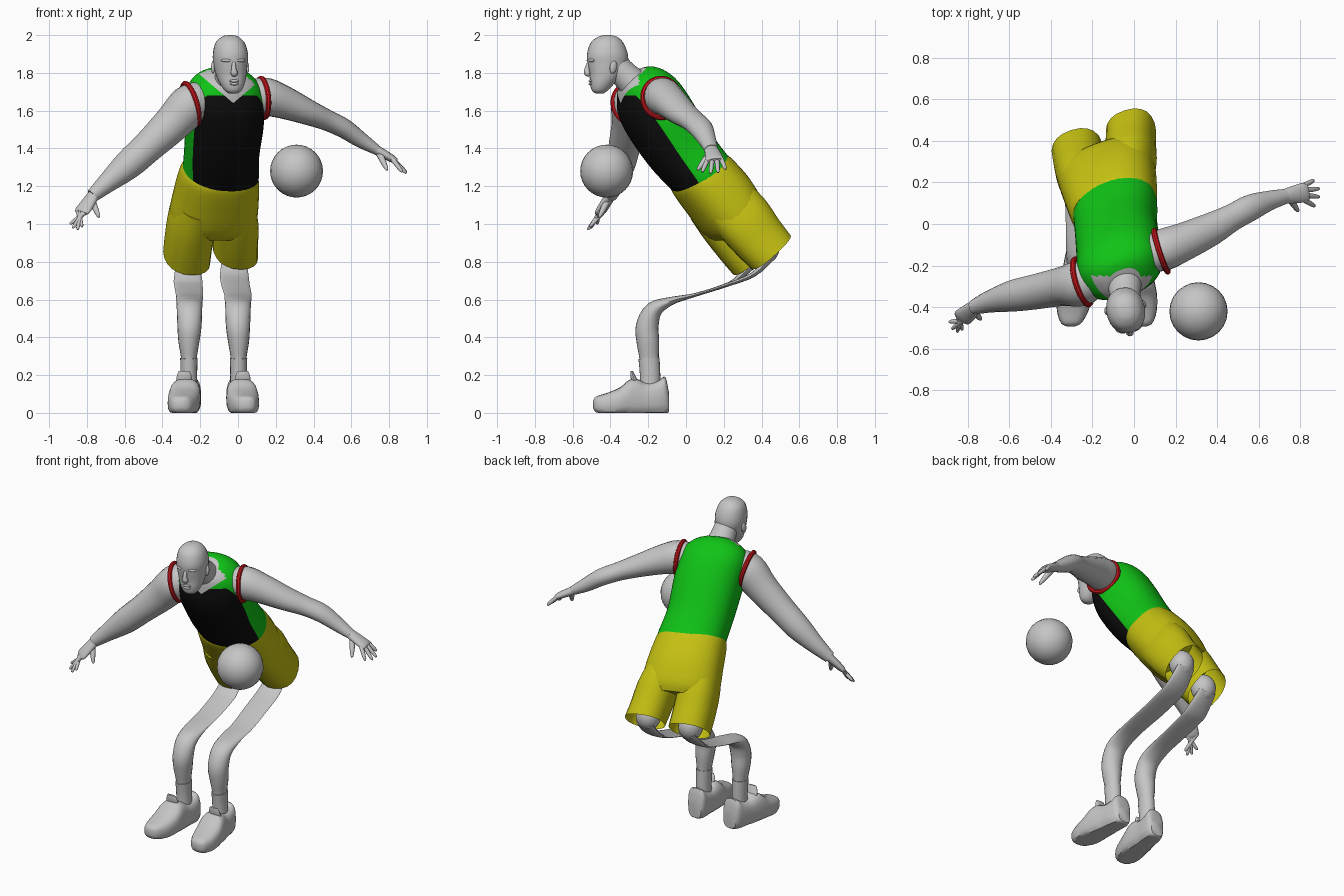
import bpy, bmesh, math
from mathutils import Vector

cube = bpy.data.objects.get("Cube")
if cube:
    bpy.data.objects.remove(cube, do_unlink=True)

made = []


def material(name, rgb):
    m = bpy.data.materials.new(name)
    m.use_nodes = True
    m.diffuse_color = (*rgb, 1)
    m.node_tree.nodes["Principled BSDF"].inputs["Base Color"].default_value = (*rgb, 1)
    return m


GREY = material("grey", (0.56, 0.56, 0.56))
GREEN = material("green", (0.005, 0.55, 0.008))
BLACK = material("black", (0.004, 0.004, 0.004))
RED = material("red", (0.55, 0.008, 0.012))
YELLOW = material("yellow", (0.56, 0.53, 0.006))


def smooth_rows(rows, steps):
    """Catmull-Rom resampling of (x, y, z, half width, half depth) rows."""
    pts = [Vector(r) for r in rows]
    out = []
    for i in range(len(pts) - 1):
        p0, p1, p2 = pts[max(i - 1, 0)], pts[i], pts[i + 1]
        p3 = pts[min(i + 2, len(pts) - 1)]
        for k in range(steps):
            t = k / steps
            out.append((p1 * 2 + (p2 - p0) * t + (p0 * 2 - p1 * 5 + p2 * 4 - p3) * t * t
                        + (p1 * 3 - p0 - p2 * 3 + p3) * t ** 3) * 0.5)
    return out + [pts[-1]]


def loft(name, rows, mat, frame=None, side=(0, 1, 0), n=20, power=2, steps=4,
         caps=(True, True), floor=None):
    """Skin of oval rings; the frame is fixed or follows the path."""
    rows = smooth_rows(rows, steps)
    bm = bmesh.new()
    rings = []
    for i, r in enumerate(rows):
        c = Vector(r[:3])
        if frame:
            u, f = frame
        else:
            t = Vector(rows[min(i + 1, len(rows) - 1)][:3]) - Vector(rows[max(i - 1, 0)][:3])
            t.normalize()
            s = Vector(side)
            u = (s - t * s.dot(t)).normalized()
            f = t.cross(u)
        ring = []
        for k in range(n):
            q = math.tau * k / n
            cu, sf = math.cos(q), math.sin(q)
            cu = math.copysign(abs(cu) ** (2 / power), cu)
            sf = math.copysign(abs(sf) ** (2 / power), sf)
            p = c + u * cu * max(r[3], 0.003) + f * sf * max(r[4], 0.003)
            if floor is not None:
                p.z = max(p.z, floor)
            ring.append(bm.verts.new(p))
        rings.append(ring)
    for a, b in zip(rings, rings[1:]):
        for k in range(n):
            bm.faces.new((a[k], a[(k + 1) % n], b[(k + 1) % n], b[k]))
    if caps[0]:
        bm.faces.new(rings[0])
    if caps[1]:
        bm.faces.new(rings[-1])
    bmesh.ops.recalc_face_normals(bm, faces=bm.faces)
    me = bpy.data.meshes.new(name)
    bm.to_mesh(me)
    bm.free()
    ob = bpy.data.objects.new(name, me)
    bpy.context.collection.objects.link(ob)
    me.materials.append(mat)
    made.append(ob)
    return ob


def finish(name, mat):
    ob = bpy.context.object
    ob.name = name
    ob.data.materials.append(mat)
    made.append(ob)
    return ob


def ball(name, pos, size, mat, rot=(0, 0, 0)):
    bpy.ops.mesh.primitive_uv_sphere_add(segments=24, ring_count=16, radius=1,
                                         location=pos, rotation=rot)
    bpy.context.object.scale = size
    return finish(name, mat)


def lean_frame(yaw, pitch):
    u = Vector((math.cos(yaw), math.sin(yaw), 0))
    f = Vector((math.sin(yaw), -math.cos(yaw), 0)) * math.cos(pitch)
    f.z = -math.sin(pitch)
    return u, f


# Jersey: leaning torso, cut along colour borders
TORSO = lean_frame(math.radians(20), math.radians(34))
jersey = loft("jersey", [
    (-.10, .10, 1.245, .205, .165), (-.09, .06, 1.285, .205, .168),
    (-.085, -.035, 1.40, .2, .178), (-.07, -.135, 1.555, .208, .186),
    (-.067, -.2, 1.665, .207, .175), (-.06, -.235, 1.735, .185, .14),
    (-.05, -.26, 1.775, .13, .105), (-.045, -.275, 1.79, .08, .07)],
    GREEN, frame=TORSO, n=48, power=2.3, caps=(False, True))
jersey.data.materials.append(BLACK)
jersey.data.materials.append(GREY)
panel = Vector((-.07, -.135, 1.555)) + TORSO[1] * .08
collar = Vector((-.025, 0, 1.64))
bm = bmesh.new()
bm.from_mesh(jersey.data)
for co, no in ((panel, TORSO[1]), (Vector((0, 0, 1.68)), Vector((0, 0, 1))),
               (collar, Vector((.85, 0, 1))), (collar, Vector((-.85, 0, 1)))):
    bmesh.ops.bisect_plane(bm, geom=bm.verts[:] + bm.edges[:] + bm.faces[:],
                           plane_co=co, plane_no=no, dist=1e-5)
for face in bm.faces:
    c = face.calc_center_median()
    if c.y < -.25 and c.z > collar.z + .85 * abs(c.x - collar.x):
        face.material_index = 2
    elif (c - panel).dot(TORSO[1]) > 0 and c.z < 1.68:
        face.material_index = 1
bm.to_mesh(jersey.data)
bm.free()

# Shorts: hips and two open legs
loft("shorts_hips", [
    (-.095, .065, 1.285, .2, .16), (-.1, .09, 1.25, .214, .172), (-.115, .17, 1.15, .228, .178),
    (-.132, .245, 1.04, .236, .168), (-.14, .28, .99, .22, .14)],
    YELLOW, frame=TORSO, n=36, power=2.4)
CUFF = lean_frame(math.radians(18), math.radians(42))
loft("shorts_left_leg", [
    (-.02, .21, 1.13, .11, .15), (-.015, .30, 1.03, .122, .155),
    (-.015, .38, .93, .12, .145), (-.015, .45, .85, .12, .136)],
    YELLOW, frame=CUFF, power=2.3, caps=(True, False))
loft("shorts_right_leg", [
    (-.22, .14, 1.12, .11, .15), (-.245, .215, 1.02, .122, .155),
    (-.262, .29, .91, .124, .145), (-.272, .355, .82, .124, .136)],
    YELLOW, frame=CUFF, power=2.3, caps=(True, False))

# Legs, socks and shoes
for label, hip, knee, ankle, toe, dy in (("left", -.02, 0, .003, .022, 0),
                                         ("right", -.265, -.257, -.26, -.025, -.09)):
    ball(label + "_thigh_end", (hip, .42 + dy, .875 + dy * .4), (.075, .075, .085), GREY)
    loft(label + "_leg", [
        (hip, .46 + dy, .84 + dy * .4, .06, .025), (hip, .36 + dy, .735 + dy * .3, .075, .014),
        (hip * .6 + knee * .4, .2, .672, .075, .01), (knee, .05, .625, .072, .01),
        (knee, -.08, .592, .07, .022), (knee, -.17, .545, .067, .046),
        (knee, -.205, .46, .064, .06), (ankle, -.202, .38, .056, .06),
        (ankle, -.196, .3, .043, .052), (ankle, -.195, .26, .04, .05)],
        GREY, side=(1, 0, 0))
    loft(label + "_sock", [(ankle, -.19, .1, .046, .055), (ankle, -.19, .2, .044, .054),
                           (ankle, -.196, .29, .046, .056)],
         GREY, side=(1, 0, 0))
    shoe = [(-.492, .045, .02, .02), (-.475, .045, .05, .042), (-.42, .045, .075, .06),
            (-.35, .06, .085, .075), (-.3, .08, .083, .095), (-.26, .08, .078, .1),
            (-.21, .075, .072, .085), (-.15, .08, .068, .09), (-.11, .09, .06, .1),
            (-.09, .055, .045, .05)]
    loft(label + "_shoe",
         [(ankle + toe * (-.19 - y) / .25 * 1.2 + toe * .3, y, z, a, b) for y, z, a, b in shoe],
         GREY, frame=(Vector((1, 0, 0)), Vector((0, 0, 1))), power=2.8, floor=0)
    loft(label + "_shoe_tongue", [(ankle + toe, -.26, .13, .045, .02),
                                  (ankle + toe, -.28, .19, .04, .014),
                                  (ankle + toe, -.287, .222, .028, .006)],
         GREY, side=(1, 0, 0))

# Arms
loft("left_arm", [(.05, -.16, 1.68, .08, .08), (.14, -.125, 1.675, .1, .1),
                  (.24, -.085, 1.645, .092, .088), (.37, -.025, 1.592, .08, .068),
                  (.47, .03, 1.55, .066, .056), (.56, .078, 1.507, .064, .052),
                  (.65, .112, 1.445, .048, .042), (.73, .133, 1.395, .036, .028)], GREY)
loft("right_arm", [(-.18, -.25, 1.68, .085, .085), (-.255, -.285, 1.63, .11, .11),
                   (-.345, -.3, 1.535, .094, .1), (-.47, -.325, 1.415, .085, .085),
                   (-.58, -.345, 1.315, .076, .078), (-.69, -.372, 1.22, .054, .054),
                   (-.77, -.4, 1.15, .036, .036)], GREY)

# Hands: flat palm, four fingers and a thumb
hands = {
    "left": ((.71, .13, 1.405), (.835, .155, 1.335), (0, 1, 0), (.79, .06, 1.285),
             ((.87, .085, 1.275), (.892, .13, 1.268), (.892, .17, 1.272), (.865, .21, 1.29))),
    "right": ((-.76, -.395, 1.16), (-.83, -.455, 1.06), (.85, -.5, 0), (-.735, -.46, 1.035),
              ((-.825, -.51, .985), (-.85, -.52, .97), (-.875, -.505, .978), (-.89, -.47, 1.0)))}
for label, (wrist, knuckle, side, thumb, tips) in hands.items():
    w, k, s = Vector(wrist), Vector(knuckle), Vector(side)
    loft(label + "_palm", [(*w, .033, .027), (*w.lerp(k, .45), .042, .024),
                           (*w.lerp(k, .85), .047, .02), (*k, .042, .014)], GREY, side=side)
    for i, tip in enumerate(tips):
        start, end = k + s * (i - 1.5) * .023 + (w - k) * .15, Vector(tip)
        loft(f"{label}_finger_{i + 1}", [(*start, .013, .013), (*start.lerp(end, .55), .012, .012),
                                         (*start.lerp(end, .9), .009, .009), (*end, .004, .004)],
             GREY, n=10, steps=2)
    start, end = w.lerp(k, .25), Vector(thumb)
    loft(label + "_thumb", [(*start, .02, .02), (*start.lerp(end, .55), .016, .016),
                            (*start.lerp(end, .9), .01, .01), (*end, .004, .004)],
         GREY, n=10, steps=2)

# Armhole trims
for label, pos, axis, radius in (("left", (.13, -.13, 1.667), (.93, .3, .08), .104),
                                 ("right", (-.25, -.278, 1.635), (-.95, -.3, -.28), .113)):
    bpy.ops.mesh.primitive_torus_add(
        location=pos, rotation=Vector(axis).to_track_quat("Z", "Y").to_euler(),
        major_radius=radius, minor_radius=.014, major_segments=36, minor_segments=8)
    finish(label + "_armhole_trim", RED)

# Neck and head
loft("neck", [(-.05, -.22, 1.68, .1, .09), (-.047, -.28, 1.745, .085, .08),
              (-.043, -.335, 1.80, .075, .072), (-.04, -.38, 1.85, .07, .07)],
     GREY, side=(1, 0, 0))
FACE = lean_frame(math.radians(10), 0)
loft("head", [(-.042, -.415, 2.0, .012, .012), (-.042, -.415, 1.992, .042, .048),
              (-.042, -.418, 1.96, .076, .086), (-.04, -.416, 1.9, .092, .108),
              (-.04, -.415, 1.845, .089, .106), (-.036, -.425, 1.79, .08, .086),
              (-.03, -.445, 1.74, .064, .062), (-.026, -.457, 1.705, .043, .04),
              (-.026, -.457, 1.69, .02, .018)], GREY, frame=FACE, n=28, power=2.15)
loft("nose", [(-.023, -.512, 1.86, .01, .008), (-.022, -.523, 1.825, .012, .013),
              (-.02, -.522, 1.798, .019, .017), (-.02, -.512, 1.785, .012, .008)],
     GREY, side=(1, 0, 0), n=12)
for label, s in (("left", 1), ("right", -1)):
    u, f = FACE
    centre = Vector((-.04, -.415, 0))
    ball(label + "_brow", centre + u * s * .036 + f * .092 + Vector((0, 0, 1.866)),
         (.03, .014, .01), GREY, (0, 0, math.radians(10 + 18 * s)))
    ball(label + "_ear", centre + u * s * .09 - f * .015 + Vector((0, 0, 1.83)),
         (.011, .02, .034), GREY, (math.radians(-12), 0, math.radians(10 + 15 * s)))
for label, z, w in (("upper", 1.757, .027), ("lower", 1.742, .023)):
    ball(label + "_lip", (-.02, -.503, z), (w, .012, .008), GREY, (0, 0, math.radians(10)))

# Ball
ball("ball", (.31, -.42, 1.28), (.14, .14, .14), GREY)

# Smooth shading with crisp edges
bpy.ops.object.select_all(action="DESELECT")
for ob in made:
    ob.select_set(True)
bpy.context.view_layer.objects.active = made[0]
bpy.ops.object.shade_smooth_by_angle(angle=math.radians(40))
